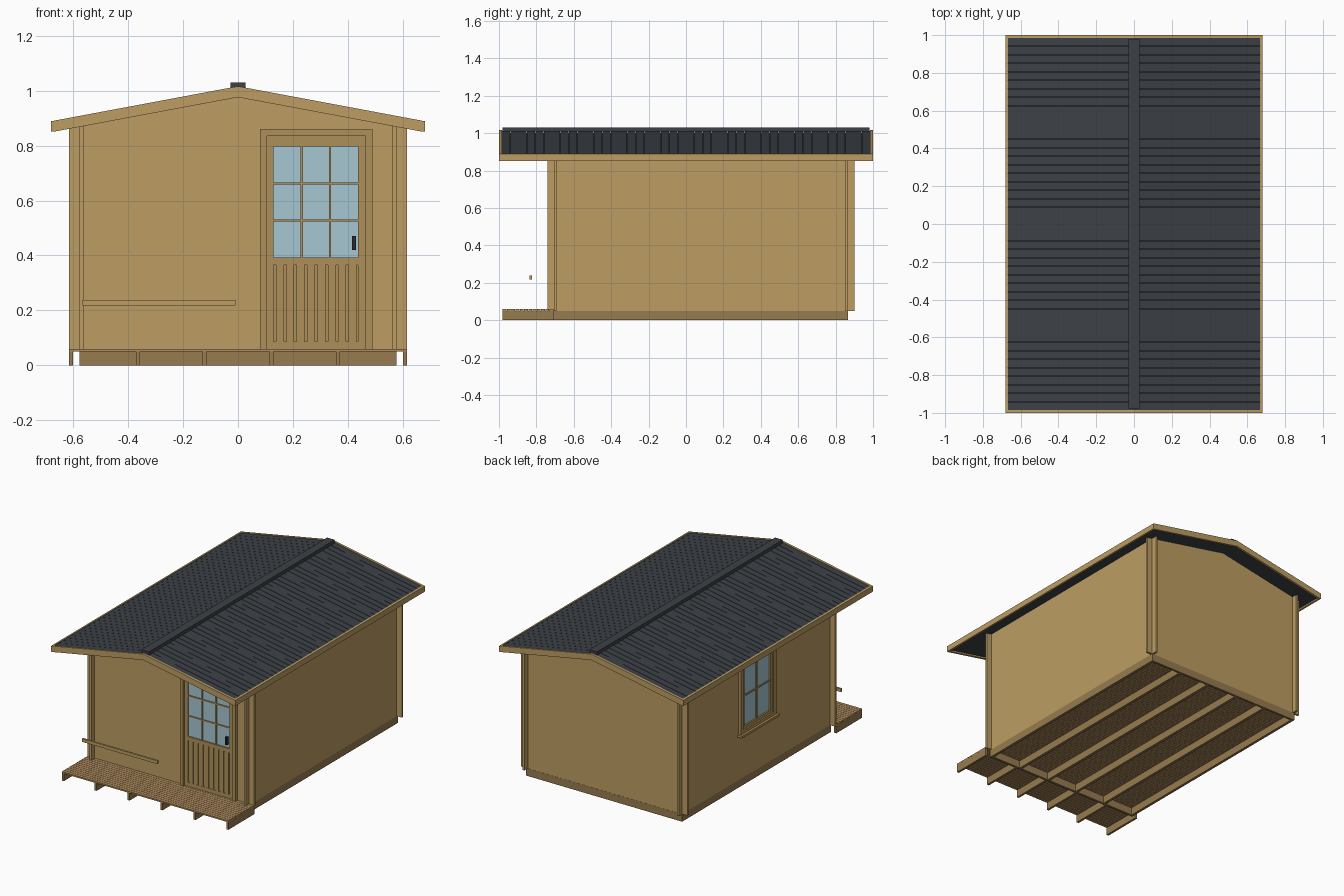
import bpy, bmesh

SLOPE = 0.187      # roof rise per unit of x
RIDGE = 1.016


def material(name, rgb):
    m = bpy.data.materials.new(name)
    m.diffuse_color = (*rgb, 1)
    return m


WOOD = material("light_wood", (0.51, 0.34, 0.125))
TRIM = material("trim_wood", (0.43, 0.28, 0.10))
DARK_WOOD = material("base_wood", (0.31, 0.20, 0.08))
DECK = material("deck_wood", (0.43, 0.26, 0.11))
ROOF = material("roofing", (0.045, 0.052, 0.06))
GLASS = material("glass", (0.38, 0.57, 0.64))
BLACK = material("dark_metal", (0.02, 0.025, 0.03))


def finish(name, bm, mat):
    bmesh.ops.recalc_face_normals(bm, faces=bm.faces)
    me = bpy.data.meshes.new(name)
    bm.to_mesh(me)
    bm.free()
    me.materials.append(mat)
    ob = bpy.data.objects.new(name, me)
    bpy.context.collection.objects.link(ob)
    return ob


def add_prism(bm, profile, y0, y1):
    """Extrude an (x, z) profile along y."""
    a = [bm.verts.new((x, y0, z)) for x, z in profile]
    b = [bm.verts.new((x, y1, z)) for x, z in profile]
    n = len(a)
    bm.faces.new(a)
    bm.faces.new(b[::-1])
    for i in range(n):
        bm.faces.new((a[i], b[i], b[(i + 1) % n], a[(i + 1) % n]))


def add_box(bm, x0, x1, y0, y1, z0, z1):
    add_prism(bm, [(x0, z0), (x1, z0), (x1, z1), (x0, z1)], y0, y1)


def boxes(name, mat, items):
    bm = bmesh.new()
    for it in items:
        add_box(bm, *it)
    return finish(name, bm, mat)


def cut(target, *bounds):
    """Cut a box-shaped opening through a wall."""
    cutter = boxes("cutter", WOOD, [bounds])
    mod = target.modifiers.new("opening", 'BOOLEAN')
    mod.operation, mod.object, mod.solver = 'DIFFERENCE', cutter, 'EXACT'
    bpy.context.view_layer.objects.active = target
    bpy.ops.object.modifier_apply(modifier=mod.name)
    bpy.data.objects.remove(cutter)


def slope_z(x, drop):
    return RIDGE - drop - SLOPE * abs(x)


def chevron(w, top, bottom):
    xs = (-w, 0, w)
    return [(x, slope_z(x, bottom)) for x in xs] + [(x, slope_z(x, top)) for x in xs[::-1]]


# Gable walls, running past the corners
gables = {}
for name, y in (("front_wall", -0.70), ("back_wall", 0.857)):
    bm = bmesh.new()
    add_prism(bm, [(-0.615, 0.05), (0.615, 0.05), (0.615, slope_z(0.615, 0.03)),
                   (0, slope_z(0, 0.03)), (-0.615, slope_z(0.615, 0.03))], y - 0.007, y + 0.007)
    gables[name] = finish(name, bm, WOOD)
cut(gables["front_wall"], 0.105, 0.465, -0.8, -0.6, 0.06, 0.835)

# Side walls, crossing the gable walls at the corners
for name, s in (("left_wall", -1), ("right_wall", 1)):
    bm = bmesh.new()
    add_prism(bm, [(s * 0.563, 0.05), (s * 0.577, 0.05), (s * 0.577, slope_z(0.577, 0.03)),
                   (s * 0.563, slope_z(0.563, 0.03))], -0.74, 0.90)
    wall = finish(name, bm, WOOD)
    if s < 0:
        cut(wall, -0.7, -0.5, -0.075, 0.24, 0.37, 0.81)

# Foundation joists and end beams
boxes("floor_joists", DARK_WOOD,
      [(x - 0.009, x + 0.009, -0.70, 0.865, 0, 0.05) for x in (-0.568 + i * 0.2272 for i in range(6))])
boxes("floor_end_beams", DARK_WOOD,
      [(-0.577, 0.577, y, y + 0.015, 0, 0.05) for y in (-0.705, 0.85)])
boxes("deck_joists", DARK_WOOD,
      [(x - 0.0075, x + 0.0075, -0.98, -0.706, 0, 0.05) for x in (-0.6075 + i * 0.243 for i in range(6))])

# Floor and deck boards
boxes("floor_boards", DECK,
      [(-0.563, 0.563, -0.693 + i * 0.022, -0.6725 + i * 0.022, 0.05, 0.06) for i in range(70)])
boxes("deck_boards", DECK,
      [(-0.615, 0.615, -0.98 + i * 0.0228, -0.9592 + i * 0.0228, 0.05, 0.06) for i in range(12)])

# Roof: thin sheet with boards running from ridge to eave
bm = bmesh.new()
add_prism(bm, chevron(0.667, 0.015, 0.03), -0.985, 0.985)
finish("roof_sheet", bm, ROOF)
bm = bmesh.new()
pitch = 1.97 / 44
for i in range(44):
    y = -0.985 + i * pitch
    add_prism(bm, chevron(0.667, 0.003, 0.015), y + 0.001, y + pitch - 0.001)
finish("roof_boards", bm, ROOF)
boxes("ridge_cap", ROOF, [(-0.028, 0.028, -0.98, 0.98, 1.008, 1.03)])

# Roof edge boards
for name, y in (("front_bargeboard", -1.0), ("back_bargeboard", 0.985)):
    bm = bmesh.new()
    add_prism(bm, chevron(0.667, 0, 0.04), y, y + 0.015)
    finish(name, bm, WOOD)
for name, s in (("left_fascia", -1), ("right_fascia", 1)):
    bm = bmesh.new()
    add_prism(bm, [(s * 0.667, 0.851), (s * 0.68, 0.851), (s * 0.68, 0.889), (s * 0.667, 0.891)], -1, 1)
    finish(name, bm, WOOD)

# Door frame
boxes("door_frame", TRIM, [(0.08, 0.105, -0.728, -0.685, 0.06, 0.86),
                           (0.465, 0.49, -0.728, -0.685, 0.06, 0.86),
                           (0.105, 0.465, -0.728, -0.685, 0.835, 0.86)])
# Door leaf: stiles, rails, lower panel, battens
boxes("door_leaf", TRIM, [(0.105, 0.13, -0.715, -0.695, 0.06, 0.835),
                          (0.437, 0.465, -0.715, -0.695, 0.06, 0.835),
                          (0.13, 0.437, -0.715, -0.695, 0.797, 0.835),
                          (0.13, 0.437, -0.715, -0.695, 0.365, 0.392),
                          (0.13, 0.437, -0.715, -0.695, 0.06, 0.087),
                          (0.13, 0.437, -0.708, -0.698, 0.087, 0.365)])
boxes("door_battens", TRIM,
      [(x, x + 0.029, -0.714, -0.706, 0.087, 0.365) for x in (0.138 + i * 0.0378 for i in range(8))])
boxes("door_glass", GLASS, [(0.13, 0.437, -0.706, -0.702, 0.392, 0.797)])
boxes("door_muntins", TRIM,
      [(x - 0.004, x + 0.004, -0.713, -0.698, 0.392, 0.797) for x in (0.232, 0.335)] +
      [(0.13, 0.437, -0.712, -0.698, z - 0.004, z + 0.004) for z in (0.527, 0.662)])
boxes("door_handle", BLACK, [(0.415, 0.429, -0.732, -0.714, 0.42, 0.47)])

# Window in the left wall
boxes("window_frame", TRIM, [(-0.595, -0.555, -0.105, -0.075, 0.355, 0.84),
                             (-0.595, -0.555, 0.24, 0.27, 0.355, 0.84),
                             (-0.595, -0.555, -0.075, 0.24, 0.81, 0.84),
                             (-0.595, -0.555, -0.075, 0.24, 0.355, 0.375)])
boxes("window_sash", TRIM, [(-0.585, -0.56, -0.075, -0.055, 0.375, 0.81),
                            (-0.585, -0.56, 0.22, 0.24, 0.375, 0.81),
                            (-0.585, -0.56, -0.055, 0.22, 0.79, 0.81),
                            (-0.585, -0.56, -0.055, 0.22, 0.375, 0.395)])
boxes("window_sill", TRIM, [(-0.61, -0.575, -0.115, 0.28, 0.34, 0.355)])
boxes("window_glass", GLASS, [(-0.575, -0.571, -0.055, 0.22, 0.395, 0.79)])
boxes("window_muntins", TRIM, [(-0.582, -0.564, 0.078, 0.087, 0.395, 0.79),
                               (-0.581, -0.564, -0.055, 0.22, 0.588, 0.597)])

# Rail bar above the deck
boxes("porch_rail", WOOD, [(-0.567, -0.01, -0.837, -0.824, 0.217, 0.238)])
